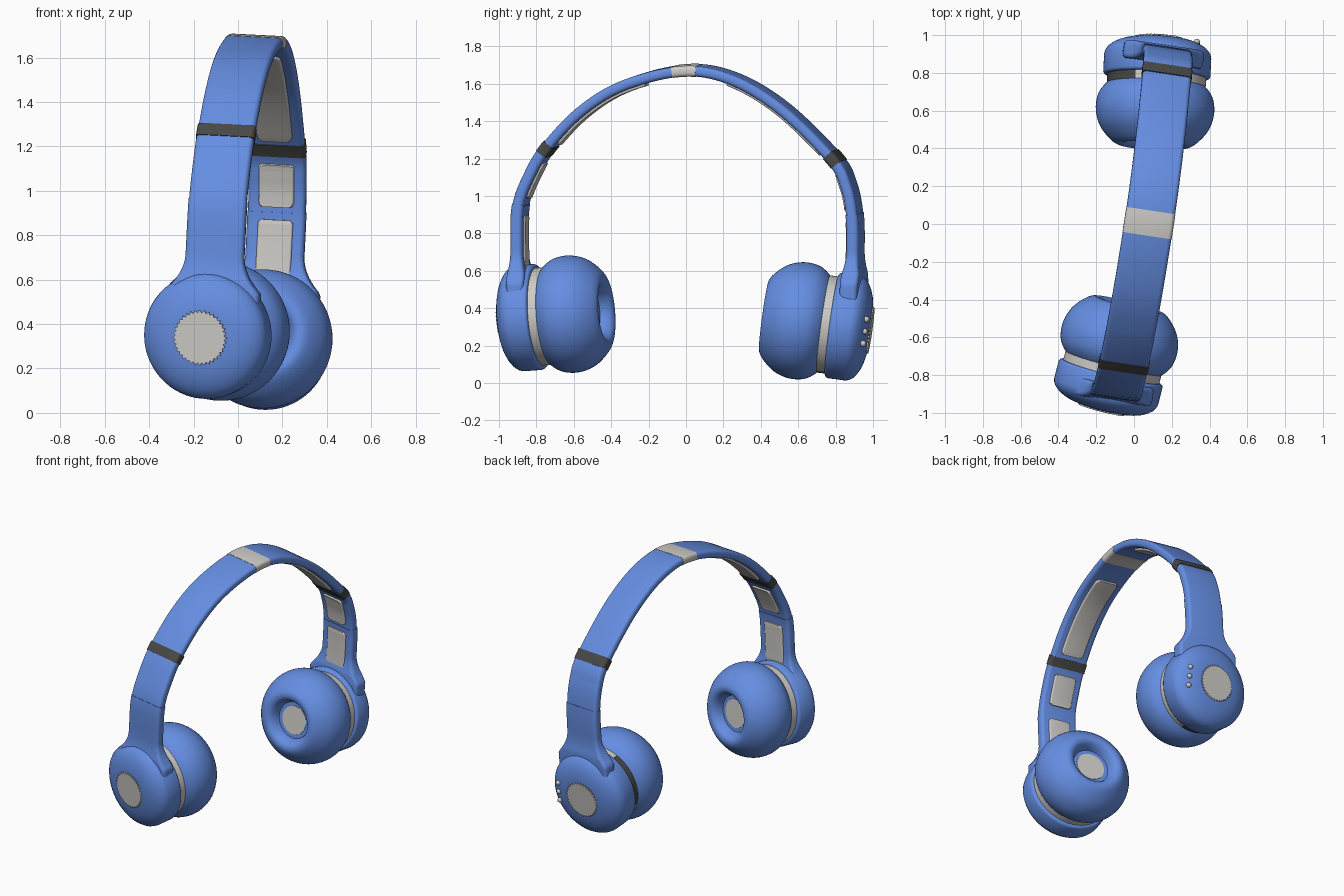
import bpy, bmesh, math
from mathutils import Vector, Matrix

if "Cube" in bpy.data.objects:
    bpy.data.objects.remove(bpy.data.objects["Cube"])


def material(name, rgb):
    m = bpy.data.materials.new(name)
    m.diffuse_color = (*rgb, 1)
    m.use_nodes = True
    m.node_tree.nodes["Principled BSDF"].inputs["Base Color"].default_value = m.diffuse_color
    return m


BLUE = material("soft_blue", (0.13, 0.27, 0.76))
GREY = material("light_grey", (0.62, 0.60, 0.57))
DARK = material("charcoal", (0.065, 0.065, 0.062))


def finish(bm, name, *mats):
    bmesh.ops.remove_doubles(bm, verts=bm.verts, dist=1e-5)
    bmesh.ops.recalc_face_normals(bm, faces=bm.faces)
    me = bpy.data.meshes.new(name)
    bm.to_mesh(me)
    bm.free()
    ob = bpy.data.objects.new(name, me)
    bpy.context.collection.objects.link(ob)
    for m in mats:
        me.materials.append(m)
    bpy.ops.object.select_all(action='DESELECT')
    ob.select_set(True)
    bpy.context.view_layer.objects.active = ob
    bpy.ops.object.shade_smooth_by_angle(angle=math.radians(40))
    return ob


def smooth_path(pts, n=10):
    """Catmull-Rom samples through 2D points."""
    p = [Vector(q) for q in pts]
    p = [2 * p[0] - p[1]] + p + [2 * p[-1] - p[-2]]
    out = []
    for a, b, c, d in zip(p, p[1:], p[2:], p[3:]):
        for i in range(n):
            t = i / n
            out.append(0.5 * (2 * b + (c - a) * t + (2 * a - 5 * b + 4 * c - d) * t * t
                              + (3 * b - a - 3 * c + d) * t ** 3))
    return out + [p[-2]]


# ---- headband path (y, z), lying in a slightly turned and leaning plane
PATH = smooth_path([(-.885, .50), (-.89, .73), (-.883, .95), (-.825, 1.11), (-.735, 1.26),
                    (-.55, 1.455), (-.32, 1.595), (0, 1.672), (.26, 1.625), (.525, 1.465),
                    (.795, 1.2), (.87, 1.06), (.902, .9), (.906, .7), (.895, .46)], 16)
SIDE = Vector((1, -.15, -.05)).normalized()


def at(y, z):
    """Path position (fractional index) nearest to a point."""
    return min((i / 4 for i in range((len(PATH) - 1) * 4 + 1)),
               key=lambda s: (path_yz(s) - Vector((y, z))).length)


def path_yz(s):
    i = min(int(s), len(PATH) - 2)
    return PATH[i].lerp(PATH[i + 1], s - i)


def path_point(s):
    q = path_yz(s)
    return Vector((-.005 + .15 * q.x + .05 * q.y, q.x, q.y))


def rounded_rect(w, h, r, n=5):
    r = min(r, h * .48, w * .48)
    pts = []
    for k, (sx, sy) in enumerate([(1, 1), (-1, 1), (-1, -1), (1, -1)]):
        for i in range(n):
            a = math.pi / 2 * (k + i / (n - 1))
            pts.append((sx * (w / 2 - r) + r * math.cos(a), sy * (h / 2 - r) + r * math.sin(a)))
    return pts


def sweep(name, s0, s1, w, h, mat, offset=0.0, r=.022, soft=0.0):
    """Rounded bar following the headband between two path positions."""
    bm = bmesh.new()
    n = max(4, int(abs(s1 - s0)))
    stations = [(i / n, 0) for i in range(n + 1)]
    if soft:  # rounded plate ends
        d = .012 / max((path_point(s1) - path_point(s0)).length, .05)
        stations = [(0, soft), (d, soft * .3)] + stations[1:-1] + [(1 - d, soft * .3), (1, soft)]
        stations.sort()
    rings = []
    for f, shrink in stations:
        s = s0 + (s1 - s0) * f
        c = path_point(s)
        lo, hi = max(s - .5, 0), min(s + .5, len(PATH) - 1)
        out = SIDE.cross(path_point(hi) - path_point(lo)).normalized()
        if out.dot(c - Vector((0, 0, .7))) < 0:
            out = -out
        flare = 0 if soft else .1 * (max(0, .71 - c.z) / .13) ** 2
        sec = rounded_rect(w + min(flare, .16) - shrink, h + min(flare * .35, .03), r)
        rings.append([bm.verts.new(c + SIDE * u + out * (v + offset)) for u, v in sec])
    for a, b in zip(rings, rings[1:]):
        for i in range(len(a)):
            j = (i + 1) % len(a)
            bm.faces.new((a[i], a[j], b[j], b[i]))
    bm.faces.new(rings[0])
    bm.faces.new(rings[-1])
    return finish(bm, name, mat)


END = len(PATH) - 1
TOP_L, TOP_R = at(-.058, 1.67), at(.068, 1.67)
for label, end, top, seam, d0, d1, plates in [
    ("left", 0, TOP_L, at(-.882, .96), at(-.757, 1.228), at(-.72, 1.28),
     [((-.89, .62), (-.885, .90)), ((-.87, 1.0), (-.78, 1.19)), ((-.70, 1.30), (-.22, 1.635))]),
    ("right", END, TOP_R, at(.902, .905), at(.815, 1.17), at(.775, 1.225),
     [((.90, .57), (.905, .87)), ((.90, .93), (.835, 1.13)), ((.755, 1.25), (.24, 1.63))]),
]:
    sweep(label + "_stem", end, seam, .266, .066, BLUE)
    sweep(label + "_slider", seam, d0, .262, .060, BLUE)
    sweep(label + "_hinge_strip", d0, d1, .266, .066, DARK, r=.018)
    sweep(label + "_band", d1, top, .26, .056, BLUE)
    # cushioned plates on the inside of the band
    for i, (a, b) in enumerate(plates):
        sweep(f"{label}_inner_plate_{i + 1}", at(*a), at(*b), .16, .024, GREY,
              offset=-.030, r=.010, soft=.03)
sweep("top_strip", TOP_L, TOP_R, .263, .059, GREY)


# ---- ear cups: turned profiles of (distance inward along the axis, radius)
def lathe(name, prof, M, *mats, steps=72):
    bm = bmesh.new()
    vs = [bm.verts.new((r, 0, t)) for t, r in prof]
    es = [bm.edges.new(e) for e in zip(vs, vs[1:])]
    bmesh.ops.spin(bm, geom=vs + es, cent=(0, 0, 0), axis=(0, 0, 1),
                   angle=math.tau, steps=steps)
    bm.transform(M)
    return finish(bm, name, *mats)


def toothed_disc(name, t0, t1, M):
    bm = bmesh.new()
    n = 72
    ring = [bm.verts.new((r * math.cos(math.tau * i / n), r * math.sin(math.tau * i / n), t0))
            for i in range(n) for r in [.113 if i % 2 else .125]]
    f = bm.faces.new(ring)
    ext = bmesh.ops.extrude_face_region(bm, geom=[f])
    bmesh.ops.translate(bm, vec=(0, 0, t1 - t0),
                        verts=[v for v in ext['geom'] if isinstance(v, bmesh.types.BMVert)])
    bm.transform(M)
    finish(bm, name, GREY)


CAP = [(0, 0), (0, .27), (-.006, .28), (-.015, .284), (-.11, .284), (-.13, .279), (-.15, .265),
       (-.168, .243), (-.183, .215), (-.195, .18), (-.203, .14), (-.207, .10), (-.208, 0)]
PAD = [(.03, .24), (.055, .272), (.10, .302), (.16, .314), (.22, .308), (.28, .284),
       (.335, .238), (.365, .195), (.362, .158), (.335, .135), (.30, .122)]

for label, origin, axis in [("left", (-.12, -.78, .355), (.25, .97, .08)),
                            ("right", (.12, .78, .31), (-.05, -.985, .135))]:
    a = Vector(axis).normalized()
    u = (Vector((1, 0, 0)) - a * a.x).normalized()
    v = a.cross(u)
    M = Matrix.Translation(origin) @ Matrix((u, v, a)).transposed().to_4x4()
    lathe(label + "_cup_shell", CAP, M, BLUE)
    ring = lathe(label + "_cup_ring", [(-.005, 0), (-.005, .262), (.05, .262), (.05, 0)],
                 M, GREY, DARK)
    lathe(label + "_ear_pad", [(.03, 0)] + smooth_path(PAD, 4) + [(.295, 0)], M, BLUE)
    lathe(label + "_pad_mesh", [(.292, 0), (.292, .098), (.301, .096), (.301, 0)], M, GREY)
    toothed_disc(label + "_cup_disc", -.204, -.2125, M)
    if label == "right":
        # dark inserts in the gap, at the bottom and upper left
        for p in ring.data.polygons:
            c = M.inverted() @ p.center
            ang = math.degrees(math.atan2(c.y, c.x)) % 360
            if 245 < ang < 285 or 115 < ang < 200:
                p.material_index = 1
        # three control buttons
        for i, h in enumerate((-.075, -.01, .055)):
            bm = bmesh.new()
            bmesh.ops.create_uvsphere(bm, u_segments=16, v_segments=10, radius=.017)
            bm.transform(M @ Matrix.Translation((.203, h, -.188)))
            finish(bm, f"control_button_{i + 1}", GREY)
